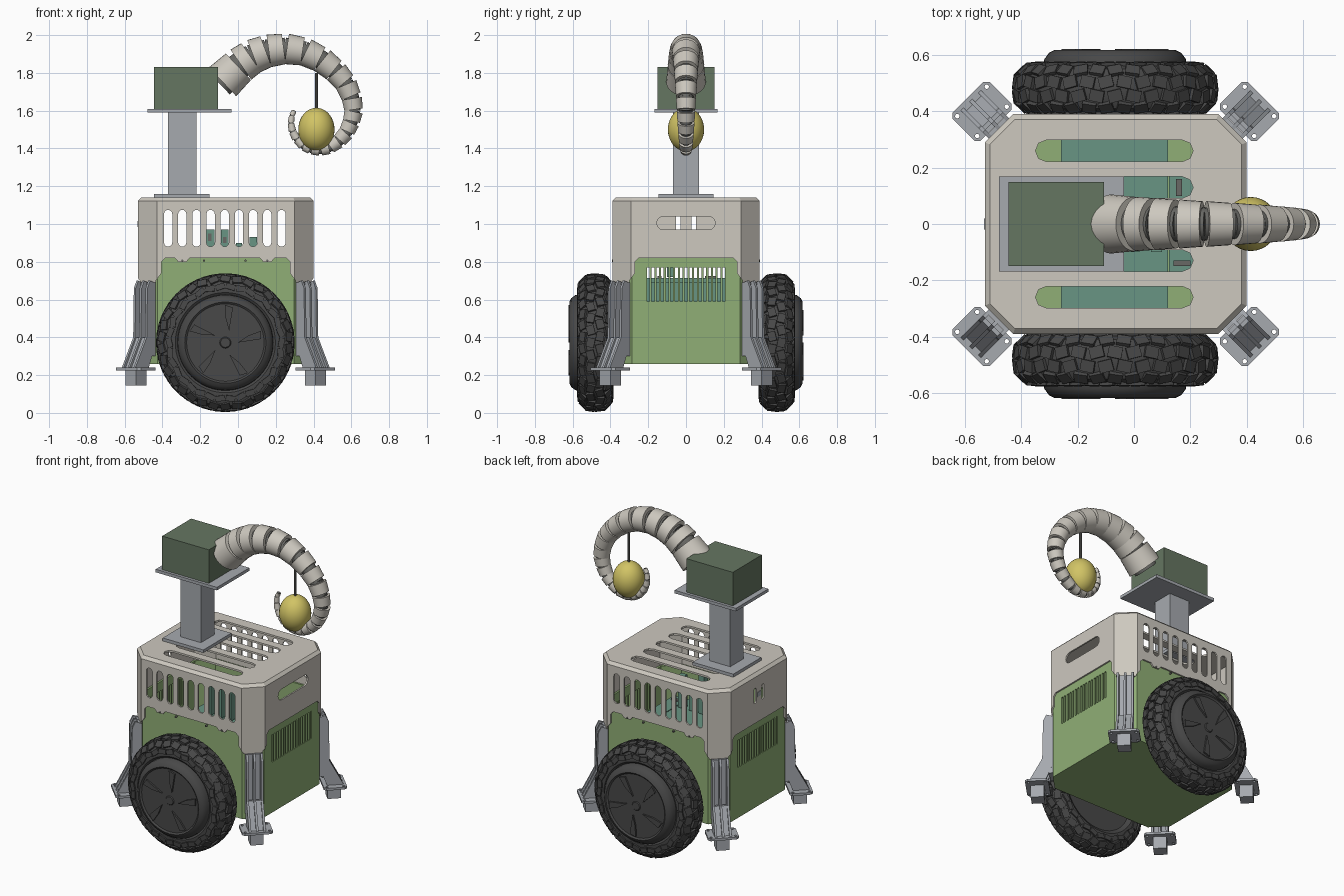
import bpy, bmesh
from math import pi, cos, sin, atan2
from mathutils import Matrix, Vector

cube = bpy.data.objects.get("Cube")
if cube:
    bpy.data.objects.remove(cube)


def material(name, r, g, b):
    m = bpy.data.materials.new(name)
    m.use_nodes = True
    m.diffuse_color = (r, g, b, 1)
    bsdf = next(n for n in m.node_tree.nodes if n.type == 'BSDF_PRINCIPLED')
    bsdf.inputs["Base Color"].default_value = (r, g, b, 1)
    bsdf.inputs["Roughness"].default_value = 0.7
    return m


IVORY = material("ivory", .61, .58, .52)
GREEN = material("leaf green", .28, .43, .18)
OLIVE = material("dark green", .13, .18, .12)
YELLOW = material("yellow", .64, .55, .13)
RUBBER = material("rubber", .065, .065, .065)
STEEL = material("steel", .38, .40, .43)
TEAL = material("teal", .14, .30, .23)
JOINT = material("joint grey", .14, .14, .13)


# ---- helpers ----
def prism(bm, pts, axis, lo, hi, top=None):
    """Extrude a 2D outline along an axis; top gives an optional far outline."""
    def at(p, t):
        a, b = p
        return {'x': (t, a, b), 'y': (a, t, b), 'z': (a, b, t)}[axis]
    low = [bm.verts.new(at(p, lo)) for p in pts]
    high = [bm.verts.new(at(p, hi)) for p in (top or pts)]
    bm.faces.new(low)
    bm.faces.new(high)
    for i in range(len(low)):
        j = (i + 1) % len(low)
        bm.faces.new((low[i], low[j], high[j], high[i]))


def rect(a0, a1, b0, b1):
    return [(a0, b0), (a1, b0), (a1, b1), (a0, b1)]


def box(bm, x0, x1, y0, y1, z0, z1):
    prism(bm, rect(x0, x1, y0, y1), 'z', z0, z1)


def capsule(a0, a1, b0, b1, n=6):
    """Slot outline with round ends on its longer direction."""
    r = min(a1 - a0, b1 - b0) / 2
    wide = a1 - a0 > b1 - b0
    start = -pi / 2 if wide else 0
    ends = [(a1 - r, b1 - r), (a0 + r, b0 + r)]
    return [(c[0] + r * cos(start + k * pi + pi * i / n), c[1] + r * sin(start + k * pi + pi * i / n))
            for k, c in enumerate(ends) for i in range(n + 1)]


def octagon(inset):
    hx, hy, c, cx = .465 - inset, .39 - inset, .1 - inset * .586, -.065
    q = [(hx, hy - c), (hx - c, hy)]
    pts = q + [(-x, y) for x, y in q[::-1]] + [(-x, -y) for x, y in q] + [(x, -y) for x, y in q[::-1]]
    return [(cx + x, y) for x, y in pts]


def lathe(bm, profile, n):
    """Closed ring of (radius, height) points turned about z."""
    rings = [[bm.verts.new((r * cos(2 * pi * i / n), r * sin(2 * pi * i / n), h)) for i in range(n)]
             for r, h in profile]
    for a, b in zip(rings, rings[1:]):
        for i in range(n):
            bm.faces.new((a[i], a[(i + 1) % n], b[(i + 1) % n], b[i]))
    bm.faces.new(rings[0])
    bm.faces.new(rings[-1])


def finish(bm, name, mat, smooth=False):
    bmesh.ops.recalc_face_normals(bm, faces=bm.faces[:])
    me = bpy.data.meshes.new(name)
    bm.to_mesh(me)
    bm.free()
    me.materials.append(mat)
    ob = bpy.data.objects.new(name, me)
    bpy.context.collection.objects.link(ob)
    if smooth:
        bpy.ops.object.select_all(action='DESELECT')
        ob.select_set(True)
        bpy.context.view_layer.objects.active = ob
        bpy.ops.object.shade_smooth_by_angle(angle=.6)
    return ob


def cut(ob, *shapes):
    """Subtract prisms (outline, axis, lo, hi) from an object."""
    bm = bmesh.new()
    for s in shapes:
        prism(bm, *s)
    cutter = finish(bm, "cutter", ob.data.materials[0])
    cutter.hide_render = True
    mod = ob.modifiers.new("cut", 'BOOLEAN')
    mod.object, mod.operation, mod.solver = cutter, 'DIFFERENCE', 'EXACT'
    dg = bpy.context.evaluated_depsgraph_get()
    me = bpy.data.meshes.new_from_object(ob.evaluated_get(dg))
    ob.modifiers.clear()
    ob.data = me
    bpy.data.objects.remove(cutter)


def simple(name, mat, *boxes):
    bm = bmesh.new()
    for b in boxes:
        box(bm, *b)
    return finish(bm, name, mat)


# ---- lower body: open green tub with side vents ----
bm = bmesh.new()
prism(bm, octagon(.01), 'z', .26, .83)
body = finish(bm, "lower_body", GREEN)
cut(body, (octagon(.022), 'z', .275, .95))
cut(body, *[(rect(y - .007, y + .007, .59, .77), 'x', -.7, .6) for y in [-.2 + .025 * i for i in range(17)]])

# ---- cover: ivory shell with slots and notched lower edge ----
bm = bmesh.new()
prism(bm, octagon(0), 'z', .69, 1.12)
cover = finish(bm, "cover", IVORY)
bm = bmesh.new()
prism(bm, octagon(0), 'z', 1.12, 1.14, octagon(.018))
finish(bm, "cover_rim", IVORY)
bpy.data.objects.remove(bpy.data.objects["cover_rim"])
bpy.data.objects.remove(cover)
bm = bmesh.new()
lo, mid, hi = [[bm.verts.new((x, y, z)) for x, y in octagon(i)] for i, z in ((0, .69), (0, 1.122), (.018, 1.14))]
bm.faces.new(lo)
bm.faces.new(hi)
for a, b in ((lo, mid), (mid, hi)):
    for i in range(8):
        bm.faces.new((a[i - 1], a[i], b[i], b[i - 1]))
cover = finish(bm, "cover", IVORY)
cut(cover, (octagon(.01), 'z', .6, 1.128))


def notch(c, w):
    half = [(w + .03, .6), (w + .03, .70), (w, .74), (w, .80), (w - .02, .82)]
    return [(c + a, b) for a, b in half] + [(c - a, b) for a, b in half[::-1]]


cut(cover, (notch(-.065, .34), 'y', -.6, .6))
cut(cover, (notch(0, .27), 'x', -.7, .6))
cut(cover, *[(capsule(x - .022, x + .022, .88, 1.075), 'y', -.6, .6) for x in [-.37 + .075 * i for i in range(9)]])
cut(cover, *[(capsule(-.35, .21, y - .038, y + .038, 4), 'z', 1.1, 1.2) for y in (-.26, -.13, 0, .13, .26)])
cut(cover, (capsule(-.155, .155, .97, 1.04), 'x', .3, .6),
    *[(capsule(y - .012, y + .012, .95, 1.05), 'x', -.7, -.45) for y in (-.04, .04)])
simple("side_switch", STEEL, (-.533, -.52, -.02, .02, .985, 1.015))

# fastening tabs and screws on the long sides
tabs, screws = bmesh.new(), bmesh.new()
for s in (-1, 1):
    for x in (-.295, .155):
        prism(tabs, [(x - .04, .822), (x - .022, .8), (x + .022, .8), (x + .04, .822)], 'y', s * .38, s * .39)
    for x in (-.295, -.18, .04, .155):
        prism(screws, capsule(x - .006, x + .006, .8, .812), 'y', s * .375, s * .393)
finish(tabs, "cover_tabs", IVORY)
finish(screws, "screws", JOINT)

# ---- electronics inside ----
simple("battery_box", TEAL, (-.26, .12, -.31, .31, .5, .715))
simple("circuit_board", TEAL, (.125, .22, -.19, .19, .69, .715))
simple("tall_chips", TEAL, (-.17, -.125, -.1, -.06, .72, .97), (-.09, -.05, -.1, -.06, .72, .97),
       (-.01, .02, -.1, -.06, .72, .9), (.06, .1, -.1, -.06, .72, .93))
simple("small_chips", JOINT, (-.16, -.14, -.104, -.1, .91, .95), (-.08, -.06, -.104, -.1, .9, .93),
       (.15, .17, .1, .16, .71, .725), (.14, .2, -.15, -.13, .71, .725))

# ---- mast and head box ----
simple("mast_base", STEEL, (-.445, -.15, -.145, .145, 1.14, 1.16))
simple("mast", STEEL, (-.37, -.22, -.07, .07, 1.16, 1.59))
simple("head_plate", STEEL, (-.48, -.035, -.168, .168, 1.59, 1.61))
simple("head_box", OLIVE, (-.445, -.107, -.15, .15, 1.61, 1.83))

# ---- segmented curling arm ----
path = [(-.09, 1.745), (.01, 1.84), (.075, 1.885), (.155, 1.915), (.25, 1.928), (.35, 1.913), (.44, 1.87),
        (.515, 1.81), (.57, 1.745), (.602, 1.67), (.613, 1.6), (.6, 1.54), (.575, 1.485), (.535, 1.44),
        (.485, 1.405), (.435, 1.392), (.385, 1.397), (.345, 1.415), (.31, 1.45), (.288, 1.49),
        (.28, 1.535), (.285, 1.575), (.298, 1.6)]
path = [Vector((x, 0, z)) for x, z in path]
total = sum((b - a).length for a, b in zip(path, path[1:]))


def cone(bm, a, b, r0, r1, n):
    m = Matrix.Translation((a + b) / 2) @ (b - a).to_track_quat('Z', 'Y').to_matrix().to_4x4()
    bmesh.ops.create_cone(bm, cap_ends=True, segments=n, radius1=r0, radius2=r1, depth=(b - a).length, matrix=m)


shells, core, run = bmesh.new(), bmesh.new(), 0
for a, b in zip(path, path[1:]):
    r0 = .105 - .092 * run / total
    run += (b - a).length
    r1 = .105 - .092 * run / total
    cone(shells, a.lerp(b, .08), a.lerp(b, .92), r0, r1, 28)
    cone(core, a.lerp(b, -.05), a.lerp(b, 1.05), r0 * .72, r1 * .72, 16)
finish(shells, "arm_segments", IVORY, True)
finish(core, "arm_core", JOINT, True)

# ---- hanging fruit ----
bm = bmesh.new()
bmesh.ops.create_uvsphere(bm, u_segments=32, v_segments=20, radius=1,
                          matrix=Matrix.Translation((.415, 0, 1.5)) @ Matrix.Diagonal((.096, .096, .115, 1)))
finish(bm, "fruit", YELLOW, True)
bm = bmesh.new()
cone(bm, Vector((.415, 0, 1.58)), Vector((.415, 0, 1.8)), .008, .008, 10)
finish(bm, "fruit_stem", JOINT)

# ---- wheels: tyre, tread blocks, hub with swirl blades ----
def wheel(side):
    place = Matrix.Translation((-.067, side * .48, .372)) @ Matrix.Rotation(-side * pi / 2, 4, 'X')
    tyre = bmesh.new()
    half = [(.24, .07), (.265, .088), (.3, .088), (.335, .07), (.352, .035)]
    lathe(tyre, half + [(.355, 0)] + [(r, -h) for r, h in half[::-1]], 64)
    hub = bmesh.new()
    lathe(hub, [(.255, .06), (.252, .105), (.235, .128), (.215, .138), (.205, .13), (.03, .13), (.025, .135)], 48)
    for k in range(5):
        a = 2 * pi * k / 5
        blade = [(.065, a), (.19, a + .1), (.2, a + .32), (.13, a + .3)]
        prism(hub, [(r * cos(t), r * sin(t)) for r, t in blade], 'z', .125, .141)
    tread = bmesh.new()
    for k in range(34):
        for r, h, tilt, shift, w in ((.352, .024, .12, 0, .042), (.352, -.024, -.12, .5, .042),
                                     (.332, .062, .8, .5, .042), (.332, -.062, -.8, 0, .042),
                                     (.296, .083, 1.45, 0, .03), (.296, -.083, -1.45, .5, .03)):
            m = (Matrix.Rotation(2 * pi * (k + shift) / 34, 4, 'Z') @ Matrix.Translation((r, 0, h))
                 @ Matrix.Rotation(-tilt, 4, 'Y') @ Matrix.Rotation(.25 if k % 2 else -.2, 4, 'X')
                 @ Matrix.Diagonal((.024, .05, w, 1)))
            bmesh.ops.create_cube(tread, size=1, matrix=m)
    tag = "front" if side < 0 else "back"
    for b, part, smooth in ((tyre, "tyre", True), (hub, "hub", True), (tread, "tread", False)):
        finish(b, f"{tag}_{part}", RUBBER, smooth).matrix_world = place


for side in (-1, 1):
    wheel(side)

# ---- corner legs: local x points outward from the bevelled corner ----
bm = bmesh.new()
box(bm, -.01, .014, -.05, .05, .3, .69)
fin = [(0, .69), (.03, .7), (.05, .66), (.055, .4), (.14, .24), (.04, .24), (0, .34)]
for y in (-.044, 0, .044):
    prism(bm, [(x, z) for x, z in fin], 'y', y - .007, y + .007)
prism(bm, [(.03, .4), (.045, .4), (.125, .24), (.105, .24)], 'y', -.05, .05)
box(bm, .045, .125, -.04, .04, .145, .23)
leg = finish(bm, "leg", STEEL)
bm = bmesh.new()
plate = [(.03, -.093), (.14, -.093), (.155, -.078), (.155, .078), (.14, .093), (.03, .093), (.015, .078), (.015, -.078)]
prism(bm, plate, 'z', .225, .24)
foot = finish(bm, "foot_plate", STEEL)
cut(foot, *[(capsule(x - .008, x + .0081, y - .008, y + .008), 'z', .2, .3) for x in (.035, .135) for y in (-.074, .074)])
for part in (leg, foot):
    for sx in (-1, 1):
        for sy in (-1, 1):
            ob = bpy.data.objects.new(f"{'left' if sx > 0 else 'right'}_{'back' if sy > 0 else 'front'}_{part.name}", part.data)
            bpy.context.collection.objects.link(ob)
            ob.matrix_world = Matrix.Translation((-.065 + sx * .415, sy * .34, 0)) @ Matrix.Rotation(atan2(sy, sx), 4, 'Z')
    bpy.data.objects.remove(part)
